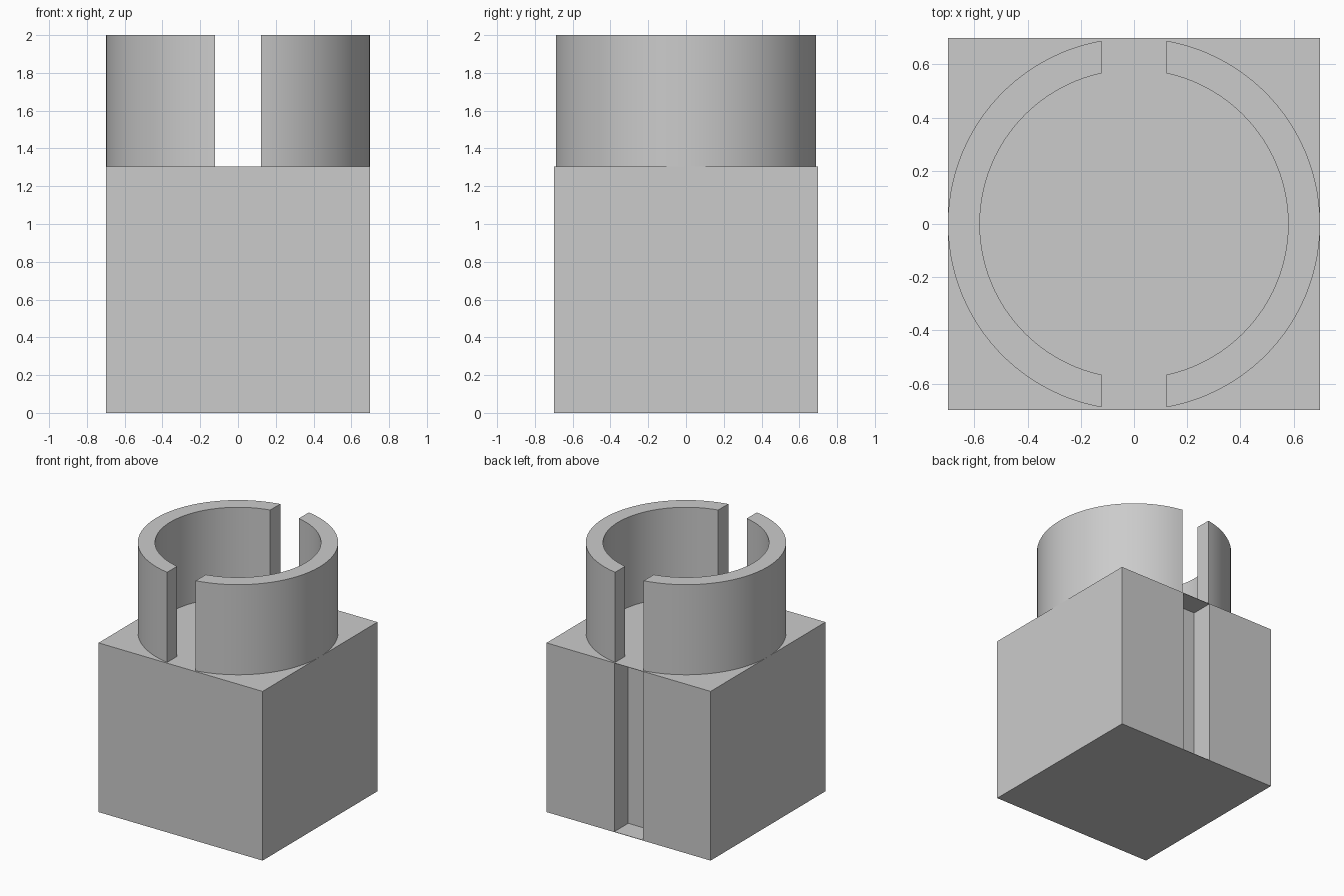
import bpy
import bmesh
import math

cube = bpy.data.objects.get("Cube")
if cube:
    bpy.data.objects.remove(cube, do_unlink=True)

HALF = 0.7          # half width of the block, also the outer collar radius
INNER = 0.58        # inner collar radius
GAP = 0.122         # half width of the collar gaps and the rear groove
DEPTH = 0.17        # groove depth
SKIN = 0.003        # thin skin closing the groove at both ends
BLOCK_TOP, TOP = 1.305, 2.0
SEGMENTS = 48

grey = bpy.data.materials.new("plain grey")
grey.use_nodes = True
colour = (0.6, 0.6, 0.6, 1)
grey.diffuse_color = colour
grey.node_tree.nodes["Principled BSDF"].inputs["Base Color"].default_value = colour


def prism(name, outline, z0, z1):
    """Extrude a closed plan outline from z0 up to z1."""
    bm = bmesh.new()
    base = bm.faces.new([bm.verts.new((x, y, z0)) for x, y in outline])
    grown = bmesh.ops.extrude_face_region(bm, geom=[base])
    top = [v for v in grown["geom"] if isinstance(v, bmesh.types.BMVert)]
    bmesh.ops.translate(bm, verts=top, vec=(0, 0, z1 - z0))
    bmesh.ops.recalc_face_normals(bm, faces=bm.faces)
    mesh = bpy.data.meshes.new(name)
    bm.to_mesh(mesh)
    bm.free()
    mesh.materials.append(grey)
    obj = bpy.data.objects.new(name, mesh)
    bpy.context.collection.objects.link(obj)
    return obj


def rectangle(x0, x1, y0, y1):
    return [(x0, y0), (x1, y0), (x1, y1), (x0, y1)]


def arc(radius):
    """Half circle on +x, stopping at the straight-sided gaps."""
    limit = math.acos(GAP / radius)
    steps = [limit * (2 * i / SEGMENTS - 1) for i in range(SEGMENTS + 1)]
    return [(radius * math.cos(a), radius * math.sin(a)) for a in steps]


# Block with a rear groove
block = prism("block", rectangle(-HALF, HALF, -HALF, HALF), 0, BLOCK_TOP)
cutter = prism("groove_cutter", rectangle(-GAP, GAP, HALF - DEPTH, HALF + 0.1),
               SKIN, BLOCK_TOP - SKIN)
cutter.hide_render = True
cutter.hide_set(True)
groove = block.modifiers.new("groove", 'BOOLEAN')
groove.operation = 'DIFFERENCE'
groove.solver = 'EXACT'
groove.object = cutter

# Split collar: two mirrored half rings
outline = arc(HALF) + arc(INNER)[::-1]
for side, sign in (("left", 1), ("right", -1)):
    half = prism(side + "_collar", [(sign * x, y) for x, y in outline], BLOCK_TOP, TOP)
    bpy.ops.object.select_all(action='DESELECT')
    half.select_set(True)
    bpy.context.view_layer.objects.active = half
    bpy.ops.object.shade_smooth_by_angle(angle=math.radians(30))
